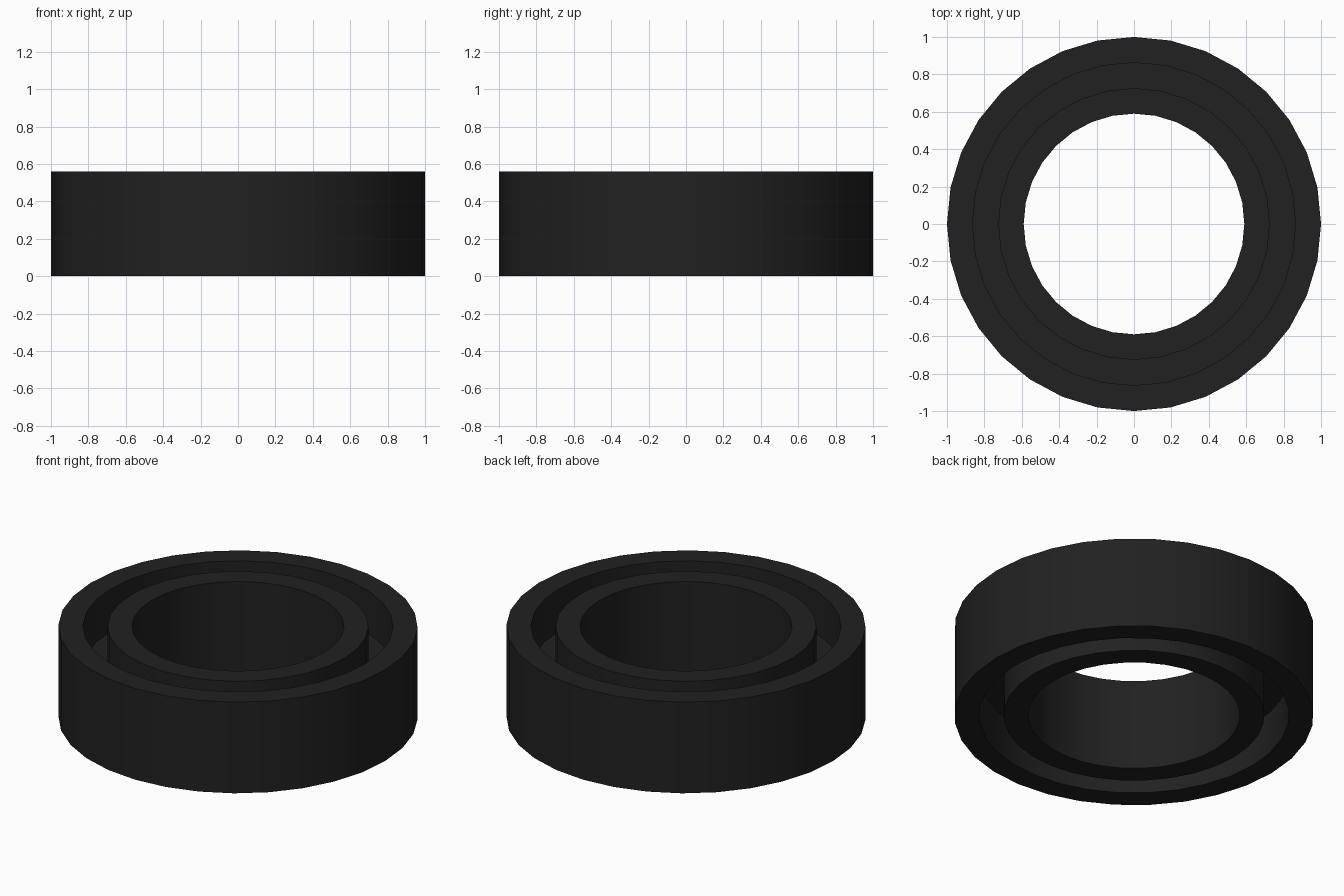
import bpy, bmesh, math

if "Cube" in bpy.data.objects:
    bpy.data.objects.remove(bpy.data.objects["Cube"])

SEG = 32
mat = bpy.data.materials.new("dark_metal")
mat.diffuse_color = (0.015, 0.015, 0.015, 1)
mat.use_nodes = True
mat.node_tree.nodes["Principled BSDF"].inputs["Base Color"].default_value = mat.diffuse_color


def ring(name, r_in, r_out, z0, z1):
    """Lathe a rectangular section around z."""
    bm = bmesh.new()
    section = [(r_in, z0), (r_out, z0), (r_out, z1), (r_in, z1)]
    loops = []
    for i in range(SEG):
        a = 2 * math.pi * i / SEG
        loops.append([bm.verts.new((r * math.cos(a), r * math.sin(a), z)) for r, z in section])
    for i in range(SEG):
        p, q = loops[i], loops[(i + 1) % SEG]
        for k in range(4):
            n = (k + 1) % 4
            bm.faces.new((p[k], q[k], q[n], p[n]))
    bmesh.ops.recalc_face_normals(bm, faces=bm.faces)
    me = bpy.data.meshes.new(name)
    bm.to_mesh(me)
    bm.free()
    ob = bpy.data.objects.new(name, me)
    bpy.context.collection.objects.link(ob)
    me.materials.append(mat)
    bpy.ops.object.select_all(action='DESELECT')
    ob.select_set(True)
    bpy.context.view_layer.objects.active = ob
    bpy.ops.object.shade_smooth_by_angle(angle=math.radians(30))
    return ob


# Outer and inner races, full height
ring("outer_race", 0.863, 1.0, 0, 0.56)
ring("inner_race", 0.59, 0.726, 0, 0.56)
# Recessed web closing the gap at mid height
ring("middle_web", 0.726, 0.863, 0.26, 0.30)
